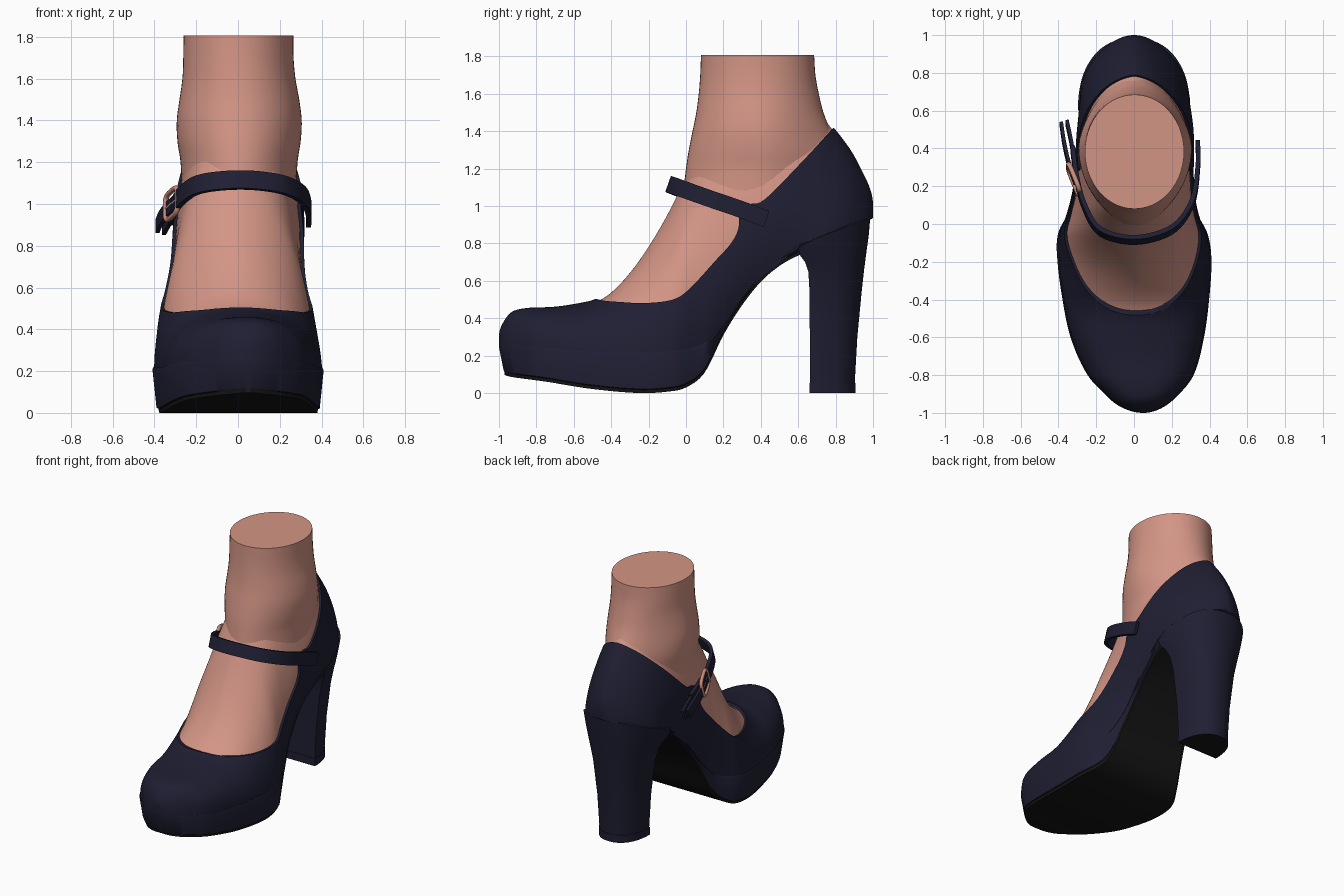
import bpy, bmesh, math
from mathutils import Vector

if "Cube" in bpy.data.objects:
    bpy.data.objects.remove(bpy.data.objects["Cube"])


def material(name, rgb):
    m = bpy.data.materials.new(name)
    m.diffuse_color = (*rgb, 1)
    m.use_nodes = True
    m.node_tree.nodes["Principled BSDF"].inputs["Base Color"].default_value = m.diffuse_color
    return m


NAVY = material("navy leather", (0.0135, 0.0135, 0.033))
BLACK = material("black sole", (0.008, 0.008, 0.009))
SKIN = material("skin", (0.65, 0.30, 0.235))
COPPER = material("copper buckle", (0.60, 0.27, 0.20))


def finish(ob, angle=40):
    bpy.ops.object.select_all(action='DESELECT')
    ob.select_set(True)
    bpy.context.view_layer.objects.active = ob
    bpy.ops.object.shade_smooth_by_angle(angle=math.radians(angle))
    return ob


def loft(name, rings, mats, seg_mat=None, angle=40):
    """Closed rings of equal length joined by quads, with capped ends."""
    n = len(rings[0])
    bm = bmesh.new()
    vs = [[bm.verts.new(p) for p in r] for r in rings]
    for a, b in zip(vs, vs[1:]):
        for i in range(n):
            j = (i + 1) % n
            f = bm.faces.new((a[i], a[j], b[j], b[i]))
            f.material_index = seg_mat(i) if seg_mat else 0
    bm.faces.new(vs[0])
    bm.faces.new(vs[-1])
    bmesh.ops.recalc_face_normals(bm, faces=bm.faces)
    me = bpy.data.meshes.new(name)
    bm.to_mesh(me)
    bm.free()
    for m in mats:
        me.materials.append(m)
    ob = bpy.data.objects.new(name, me)
    bpy.context.collection.objects.link(ob)
    return finish(ob, angle)


def hermite(keys, x):
    """Smooth interpolation of (x, value) keys."""
    n = len(keys)
    if x <= keys[0][0]:
        return keys[0][1]
    if x >= keys[-1][0]:
        return keys[-1][1]
    i = max(k for k in range(n - 1) if keys[k][0] <= x)

    def slope(k):
        a, b = keys[max(k - 1, 0)], keys[min(k + 1, n - 1)]
        return (b[1] - a[1]) / (b[0] - a[0])
    (x0, v0), (x1, v1) = keys[i], keys[i + 1]
    h = x1 - x0
    t = (x - x0) / h
    return (v0 * (1 + 2 * t) * (1 - t) ** 2 + slope(i) * h * t * (1 - t) ** 2
            + v1 * t * t * (3 - 2 * t) + slope(i + 1) * h * t * t * (t - 1))


def along(table, col=1):
    """Function of y, interpolated over an angle so toe and heel end round."""
    keys = [(math.acos(-r[0]), r[col]) for r in table]
    return lambda y: hermite(keys, math.acos(max(-1, min(1, -y))))


def spline(pts, steps):
    """Smooth path through points."""
    pts = [Vector(p) for p in pts]
    axes = [[(i, p[a]) for i, p in enumerate(pts)] for a in range(len(pts[0]))]
    total = (len(pts) - 1) * steps
    return [Vector([hermite(k, i / steps) for k in axes]) for i in range(total + 1)]


# Shoe outline from above (y, left, right) and height curves along y
OUTLINE = [(-1, .05, .05), (-.95, -.10, .185), (-.9, -.155, .24), (-.8, -.245, .315),
           (-.6, -.335, .37), (-.4, -.378, .397), (-.2, -.405, .41), (-.05, -.408, .395),
           (.05, -.38, .365), (.2, -.347, .343), (.5, -.325, .338), (.7, -.295, .3),
           (.8, -.26, .262), (.9, -.19, .19), (1, 0, 0)]
left, right = along(OUTLINE, 1), along(OUTLINE, 2)
feather = along([(-1, .25), (-.8, .235), (-.4, .21), (-.1, .215), (.1, .26), (.2, .37),
                 (.3, .5), (.4, .61), (.5, .69), (.6, .78), (.7, .83), (.8, .87),
                 (.9, .905), (1, .94)])
crown = along([(-1, .30), (-.97, .39), (-.93, .435), (-.85, .455), (-.7, .462), (-.55, .485),
               (-.48, .505), (-.4, .555), (-.3, .66), (-.2, .80), (-.1, .97), (0, 1.17),
               (.1, 1.37), (.25, 1.55), (.5, 1.6), (.7, 1.52), (.78, 1.43), (.88, 1.30),
               (.95, 1.17), (1, 1.0)])
ground = along([(-1, .10), (-.8, .065), (-.5, .02), (-.25, 0), (-.1, .008), (0, .03),
                (.1, .11), (.2, .31), (.3, .47), (.4, .595), (.5, .68), (.6, .735), (.7, .77)])
power = along([(-1, 2.5), (-.65, 2.4), (-.38, 1.9), (-.2, 1.7), (.05, 1.95), (.45, 2.1),
               (.75, 1.65), (1, 1.7)])
pinch = along([(-1, 1), (-.2, 1), (-.05, .985), (.1, .89), (.25, .79), (.45, .8), (.6, .91),
               (.75, 1), (1, 1)])
waist = along([(-1, .945), (0, .94), (.3, .9), (.7, .88)])


def stations(y0, y1, n):
    a, b = math.acos(-y0), math.acos(-y1)
    return [-math.cos(a + (b - a) * i / n) for i in range(n + 1)]


def dome(y, inset):
    """Cross-section of the foot shape at y, tucked in under the arch."""
    c, w = (left(y) + right(y)) / 2, (right(y) - left(y)) / 2 * .98 - inset
    z0, z1, e = feather(y) + inset, crown(y) - inset, 2 / power(y)
    ring = []
    for i in range(49):
        t = math.pi * i / 48
        co, s = math.cos(t), max(math.sin(t), 0)
        r = min(1, s ** e / .4)
        tuck = pinch(y) + (1 - pinch(y)) * r * (2 - r)
        ring.append((c + math.copysign(abs(co) ** e, co) * w * tuck, y, z0 + (z1 - z0) * s ** e))
    return ring


# Upper: full foot shape with the opening cut along the side topline
upper = loft("upper", [dome(y, 0) for y in stations(-.9997, .9997, 120)], [NAVY])
topline = spline([(-.6, .56), (-.475, .502), (-.35, .487), (-.2, .482), (-.05, .507),
                  (.05, .59), (.15, .70), (.24, .80), (.28, .88), (.29, .98), (.34, 1.01),
                  (.42, 1.035), (.6, 1.215), (.78, 1.41), (.86, 1.5)], 5)
profile = [(p.x, p.y) for p in topline] + [(.86, 2), (-.6, 2)]
cutter = loft("opening_cutter", [[(x, y, z) for y, z in profile] for x in (-1, 1)], [NAVY])
mod = upper.modifiers.new("opening", 'BOOLEAN')
mod.operation, mod.solver, mod.object = 'DIFFERENCE', 'EXACT', cutter
bpy.context.view_layer.objects.active = upper
bpy.ops.object.modifier_apply(modifier=mod.name)
bpy.data.objects.remove(cutter)
finish(upper)

# Foot inside the shoe
loft("foot", [dome(y, .018) for y in stations(-.75, .84, 80)], [SKIN])

# Ankle and lower leg, narrowing to the back: (z, front y, back y, left x, right x, narrowing)
LEG = [(.9, .0, .78, -.25, .26, .3), (1.0, -.02, .82, -.265, .275, .35),
       (1.2, .0, .84, -.275, .285, .4), (1.3, .015, .82, -.29, .30, .38),
       (1.4, .035, .775, -.293, .305, .3), (1.5, .055, .735, -.28, .293, .18),
       (1.6, .068, .71, -.266, .275, .08), (1.7, .076, .692, -.262, .266, 0),
       (1.807, .08, .685, -.26, .265, 0)]
leg_curve = [[(r[0], r[c]) for r in LEG] for c in range(1, 6)]
rings = []
for i in range(31):
    z = .9 + .907 * i / 30
    yf, yb, xl, xr, nar = [hermite(k, z) for k in leg_curve]
    ring = []
    for k in range(56):
        c, s = math.cos(math.tau * k / 56), math.sin(math.tau * k / 56)
        ring.append(((xl + xr) / 2 + (xr - xl) / 2 * c * (1 - nar * max(s, 0) ** 1.5),
                     (yf + yb) / 2 + (yb - yf) / 2 * s, z))
    rings.append(ring)
loft("ankle", rings, [SKIN])

# Platform and arched shank, with a black underside
rings = []
for y in stations(-.9997, .67, 100):
    c, w = (left(y) + right(y)) / 2, (right(y) - left(y)) / 2 * pinch(y)
    zb, f = ground(y), waist(y)
    zt = max(feather(y) + .008, zb + .045)
    side = [(.985, zt, 1), (1, zt - .012, 1), (f + .01, zb + .022, .975),
            (f - .01, zb + .018, .972), (f - .02, zb, .97)]
    pts = [(c + w * s, y * (k if y < 0 else 1), z) for s, z, k in side]
    rings.append(pts + [(2 * c - x, yy, z) for x, yy, z in reversed(pts)])
loft("platform_sole", rings, [NAVY, BLACK], lambda i: 1 if 2 <= i <= 6 else 0, 35)


# Block heel: D-shaped sections (z, front y, back y, half width, slant)
def d_ring(z, yf, yb, w, k):
    ring = []
    for i in range(33):
        t = math.pi * i / 32
        co, s = math.cos(t), max(math.sin(t), 0)
        y = yf + (yb - yf) * s ** .88
        ring.append((math.copysign(abs(co) ** .88, co) * w, y, z + k * (y - yf)))
    return ring


HEEL = [(.05, .663, .902, .163, 0), (.3, .662, .916, .178, 0), (.55, .66, .94, .208, 0),
        (.65, .654, .953, .235, .05), (.70, .637, .964, .257, .15), (.74, .607, .977, .28, .28),
        (.79, .60, .985, .297, .38), (.83, .63, .95, .24, .38)]
loft("heel", [d_ring(*r) for r in HEEL], [NAVY])
tip = loft("heel_tip", [d_ring(z, .66, .906, .167, 0) for z in (0, .055)], [NAVY, BLACK])
for p in tip.data.polygons:
    if p.normal.z < -.8:
        p.material_index = 1

# Instep strap and loose ends
WIDE = Vector((0, .03, .085))


def strap(name, pts, wide=WIDE, thick=.024):
    path = spline(pts, 6)
    rings = []
    for i, p in enumerate(path):
        t = path[min(i + 1, len(path) - 1)] - path[max(i - 1, 0)]
        n = t.cross(wide).normalized() * thick / 2
        h = wide / 2
        rings.append([p - h - n, p + h - n, p + h + n, p - h + n])
    return loft(name, rings, [NAVY])


strap("instep_strap", [(.338, .43, .93), (.338, .3, .98), (.31, .12, 1.042), (.22, -.015, 1.09),
                       (.08, -.075, 1.112), (-.06, -.08, 1.112), (-.19, -.03, 1.092),
                       (-.265, .1, 1.045), (-.305, .25, .99), (-.325, .4, .94)])
strap("strap_loose_end", [(-.31, .22, 1.0), (-.345, .32, .965), (-.37, .43, .93),
                          (-.385, .53, .895)], WIDE * .8, .018)
strap("strap_anchor", [(-.31, .28, .97), (-.33, .42, .93), (-.355, .54, .885)], WIDE * .8, .018)

# Buckle: rounded frame and prong lying along the strap
T = Vector((-.075, .18, -.065)).normalized()
U = (WIDE - T * WIDE.dot(T)).normalized()
CENTRE = Vector((-.318, .235, 1.0))


def wire(name, pts, radius, cyclic):
    cu = bpy.data.curves.new(name, 'CURVE')
    cu.dimensions, cu.bevel_depth, cu.bevel_resolution, cu.use_fill_caps = '3D', radius, 3, True
    s = cu.splines.new('POLY')
    s.points.add(len(pts) - 1)
    for q, (a, b) in zip(s.points, pts):
        q.co = (*(CENTRE + T * a + U * b), 1)
    s.use_cyclic_u = cyclic
    cu.materials.append(COPPER)
    ob = bpy.data.objects.new(name, cu)
    bpy.context.collection.objects.link(ob)
    bpy.ops.object.select_all(action='DESELECT')
    ob.select_set(True)
    bpy.context.view_layer.objects.active = ob
    bpy.ops.object.convert(target='MESH')
    finish(bpy.context.view_layer.objects.active)


frame = []
for i in range(32):
    c, s = math.cos(math.tau * i / 32), math.sin(math.tau * i / 32)
    frame.append((math.copysign(abs(c) ** .5, c) * .08, math.copysign(abs(s) ** .5, s) * .066))
wire("buckle_frame", frame, .013, True)
wire("buckle_prong", [(-.08, 0), (.08, 0)], .007, False)
